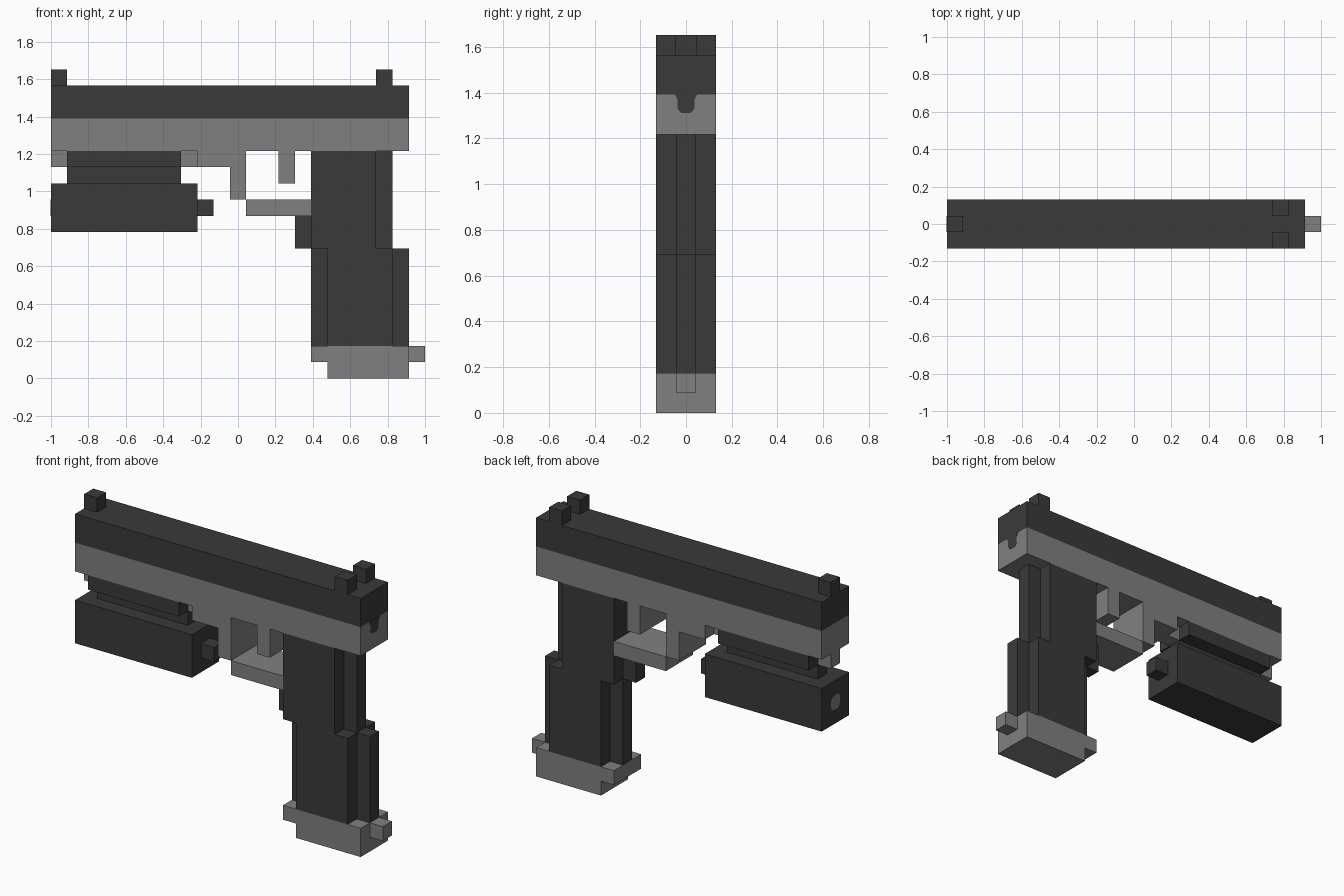
import bpy, bmesh
from mathutils import Vector

if "Cube" in bpy.data.objects:
    bpy.data.objects.remove(bpy.data.objects["Cube"])

U = 2 / 23  # one grid step; the model is 23 x 3 x 19 steps


def material(name, v):
    m = bpy.data.materials.new(name)
    m.diffuse_color = (v, v, v, 1)
    m.use_nodes = True
    m.node_tree.nodes["Principled BSDF"].inputs["Base Color"].default_value = m.diffuse_color
    return m


DARK = material("dark_grey", 0.042)
GREY = material("mid_grey", 0.216)


def prism(name, pts, direction, mat, mirror=False):
    """Extrude a flat outline (world-space points) along a direction."""
    bm = bmesh.new()
    face = bm.faces.new([bm.verts.new(p) for p in pts])
    ext = bmesh.ops.extrude_face_region(bm, geom=[face])
    verts = [g for g in ext["geom"] if isinstance(g, bmesh.types.BMVert)]
    bmesh.ops.translate(bm, verts=verts, vec=Vector(direction))
    bmesh.ops.recalc_face_normals(bm, faces=bm.faces)
    me = bpy.data.meshes.new(name)
    bm.to_mesh(me)
    bm.free()
    me.materials.append(mat)
    ob = bpy.data.objects.new(name, me)
    bpy.context.collection.objects.link(ob)
    if mirror:
        mod = ob.modifiers.new("mirror", "MIRROR")
        mod.use_axis = (False, True, False)
    return ob


def slab(name, profile, mat, y0=-1.5, y1=1.5, mirror=False):
    """Side-view profile in grid steps, extruded across y."""
    pts = [(-1 + x * U, y0 * U, z * U) for x, z in profile]
    return prism(name, pts, (0, (y1 - y0) * U, 0), mat, mirror)


def block(name, x0, x1, z0, z1, mat, y0=-1.5, y1=1.5, mirror=False):
    return slab(name, [(x0, z0), (x1, z0), (x1, z1), (x0, z1)], mat, y0, y1, mirror)


def plate(name, outline, x, thickness, mat):
    """Thin painted marking on an end face, outline in (y, z) steps."""
    pts = [(x, y * U, z * U) for y, z in outline]
    return prism(name, pts, (thickness, 0, 0), mat)


MID = dict(y0=-0.5, y1=0.5)                  # centre column only
SIDES = dict(y0=-1.5, y1=-0.5, mirror=True)  # both outer columns

# Slide and sights
block("slide", 0, 22, 16, 18, DARK)
block("front_sight", 0, 1, 18, 19, DARK, **MID)
block("rear_sight", 20, 21, 18, 19, DARK, **SIDES)

# Frame with trigger and front of the guard
slab("frame", [(0, 16), (0, 14), (9, 14), (9, 13), (11, 13), (11, 11), (12, 11),
               (12, 14), (14, 14), (14, 12), (15, 12), (15, 14), (22, 14), (22, 16)], GREY)
block("trigger_guard", 12, 16, 10, 11, GREY)

# Accessory rail: light core, dark clamps on both sides
block("rail_core", 0, 9, 13, 14, GREY, **MID)
block("rail_clamp", 1, 8, 13, 14, DARK, **SIDES)
block("clamp_neck", 1, 8, 12, 13, DARK, **MID)

# Lamp under the rail
block("lamp_body", 0, 9, 9, 12, DARK)
block("lamp_switch", 9, 10, 10, 11, DARK, **MID)

# Grip: centre core and narrower side panels
slab("grip_core", [(16, 2), (22, 2), (22, 8), (21, 8), (21, 14), (16, 14),
                   (16, 10), (15, 10), (15, 8), (16, 8)], DARK, **MID)
slab("grip_panels", [(17, 2), (21, 2), (21, 8), (20, 8), (20, 14),
                     (16, 14), (16, 8), (17, 8)], DARK, **SIDES)

# Magazine base
slab("magazine_base", [(17, 0), (22, 0), (22, 2), (16, 2), (16, 1), (17, 1)], GREY)
block("magazine_tab", 22, 23, 1, 2, GREY, **MID)

# Painted markings: lamp lens and rear notch
lens = [(-0.5, 10.25), (-0.25, 10), (0.25, 10), (0.5, 10.25),
        (0.5, 10.75), (0.25, 11), (-0.25, 11), (-0.5, 10.75)]
plate("lamp_lens", lens, -1, -0.002, GREY)
notch = [(-0.55, 16), (-0.43, 15.75), (-0.43, 15.3), (-0.25, 15.08),
         (0.25, 15.08), (0.43, 15.3), (0.43, 15.75), (0.55, 16)]
plate("rear_notch", notch, -1 + 22 * U, 0.002, DARK)
